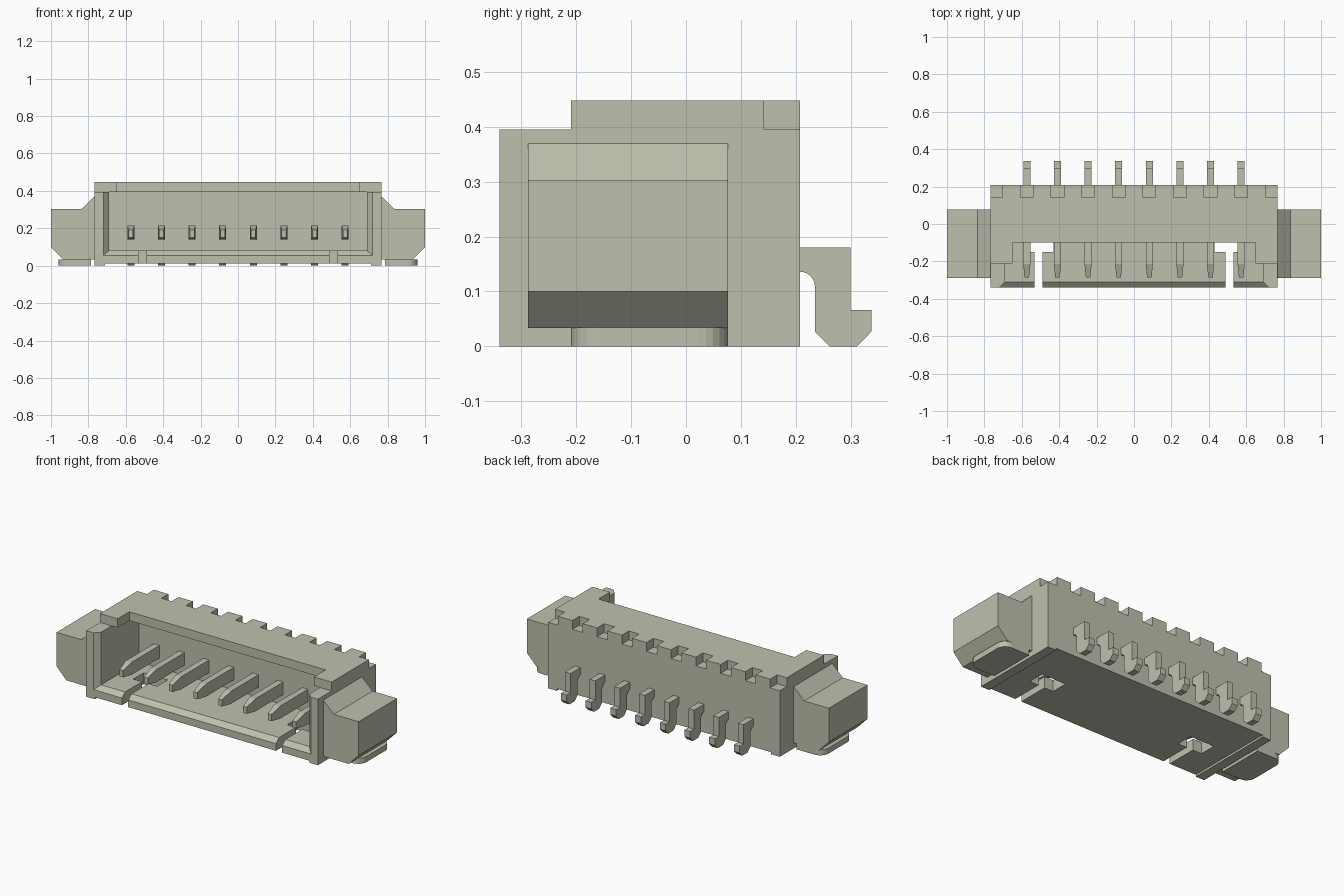
import bpy, bmesh, math

old = bpy.data.objects.get("Cube")
if old:
    bpy.data.objects.remove(old, do_unlink=True)

mat = bpy.data.materials.new("warm_grey_plastic")
mat.use_nodes = True
COLOUR = (0.53, 0.53, 0.43, 1)
mat.diffuse_color = COLOUR
mat.node_tree.nodes["Principled BSDF"].inputs["Base Color"].default_value = COLOUR


def finish(bm, name):
    bmesh.ops.recalc_face_normals(bm, faces=bm.faces)
    mesh = bpy.data.meshes.new(name)
    bm.to_mesh(mesh)
    bm.free()
    mesh.materials.append(mat)
    obj = bpy.data.objects.new(name, mesh)
    bpy.context.collection.objects.link(obj)
    return obj


def loft(name, *sections):
    """Solid through rectangular sections (y, x0, x1, z0, z1)."""
    bm = bmesh.new()
    rings = [[bm.verts.new(p) for p in ((a, y, c), (b, y, c), (b, y, d), (a, y, d))]
             for y, a, b, c, d in sections]
    for r, s in zip(rings, rings[1:]):
        for i in range(4):
            j = (i + 1) % 4
            bm.faces.new((r[i], r[j], s[j], s[i]))
    bm.faces.new(rings[0])
    bm.faces.new(rings[-1])
    return finish(bm, name)


def box(name, x0, x1, y0, y1, z0, z1):
    return loft(name, (y0, x0, x1, z0, z1), (y1, x0, x1, z0, z1))


def prism(name, points, axis, lo, hi):
    """Extrude a profile along x, y or z; points use the other two axes."""
    bm = bmesh.new()
    ring = []
    for p in points:
        co = list(p)
        co.insert("xyz".index(axis), lo)
        ring.append(bm.verts.new(co))
    face = bm.faces.new(ring)
    out = bmesh.ops.extrude_face_region(bm, geom=[face])["geom"]
    move = [0, 0, 0]
    move["xyz".index(axis)] = hi - lo
    bmesh.ops.translate(bm, vec=move, verts=[v for v in out if isinstance(v, bmesh.types.BMVert)])
    return finish(bm, name)


def arc(cx, cy, r, a0, a1, n=6):
    angles = [math.radians(a0 + (a1 - a0) * i / n) for i in range(n + 1)]
    return [(cx + r * math.cos(a), cy + r * math.sin(a)) for a in angles]


def cut(target, cutters):
    for c in cutters:
        m = target.modifiers.new("cut", "BOOLEAN")
        m.operation = "DIFFERENCE"
        m.solver = "EXACT"
        m.object = c
    bpy.context.view_layer.update()
    graph = bpy.context.evaluated_depsgraph_get()
    mesh = bpy.data.meshes.new_from_object(target.evaluated_get(graph))
    target.modifiers.clear()
    target.data = mesh
    for c in cutters:
        bpy.data.objects.remove(c, do_unlink=True)


PITCH = 0.1637
W, FRONT, BACK, TOP, STEP = 0.767, -0.34, 0.208, 0.448, 0.395
INNER, FLOOR, WALL = 0.69, 0.08, 0.05

# Housing: stepped block hollowed from the front
housing = prism("housing", [(FRONT, 0), (BACK, 0), (BACK, TOP), (-0.21, TOP),
                            (-0.21, STEP), (FRONT, STEP)], "x", -W, W)
cutters = [
    box("cavity", -INNER, INNER, -0.32, WALL, FLOOR, STEP),
    box("front_opening", -INNER, INNER, -0.32, -0.21, 0.3, 0.6),
    box("lid_opening", -0.65, 0.65, -0.25, -0.10, 0.3, 0.6),
    loft("mouth_bevel", (-0.37, -0.75, 0.75, 0.03, 0.6), (-0.31, -INNER, INNER, FLOOR, 0.6)),
    box("underside_recess", -0.71, 0.71, -0.5, 0.5, -0.1, 0.012),
]
# Notches along the rear top edge, including the two corners
for i in range(10):
    x = (i - 4.5) * PITCH
    cutters.append(box("rear_notch", x - 0.034, x + 0.034, 0.142, 0.3, STEP, 0.6))
# Floor slots with a wider window behind
for s in (-1, 1):
    x = 0.51 * s
    cutters.append(box("floor_slot", x - 0.021, x + 0.021, -0.5, -0.12, -0.1, 0.12))
    cutters.append(box("floor_window", x - 0.08, x + 0.08, -0.15, -0.05, -0.1, 0.12))
cut(housing, cutters)

# Contacts: tapered blade inside, bent foot behind
lead = [(0.19, 0.18), (0.30, 0.18), (0.30, 0.066), (0.338, 0.066), (0.338, 0.027),
        (0.312, 0), (0.262, 0), (0.235, 0.027)]
lead += arc(0.208, 0.109, 0.027, 0, 90) + [(0.19, 0.136)]
for i in range(8):
    x = (i - 3.5) * PITCH
    loft(f"contact_blade_{i + 1}",
         (-0.285, x - 0.012, x + 0.012, 0.15, 0.19),
         (-0.215, x - 0.019, x + 0.019, 0.14, 0.215),
         (WALL + 0.01, x - 0.019, x + 0.019, 0.14, 0.215))
    prism(f"contact_foot_{i + 1}", lead, "x", x - 0.019, x + 0.019)

# Side wings and rounded mounting tabs
wing = [(0.75, 0.37), (W, 0.37), (0.837, 0.303), (1, 0.303), (1, 0.1), (0.935, 0.033), (0.75, 0.033)]
tab = [(0.785, -0.21)] + arc(0.905, -0.155, 0.055, -90, 0) + arc(0.905, 0.022, 0.055, 0, 90)
tab += [(0.785, 0.077)]
for side, s in (("left", 1), ("right", -1)):
    prism(f"{side}_wing", [(s * x, z) for x, z in wing], "y", -0.288, 0.077)
    prism(f"{side}_mounting_tab", [(s * x, y) for x, y in tab], "z", 0, 0.034)
